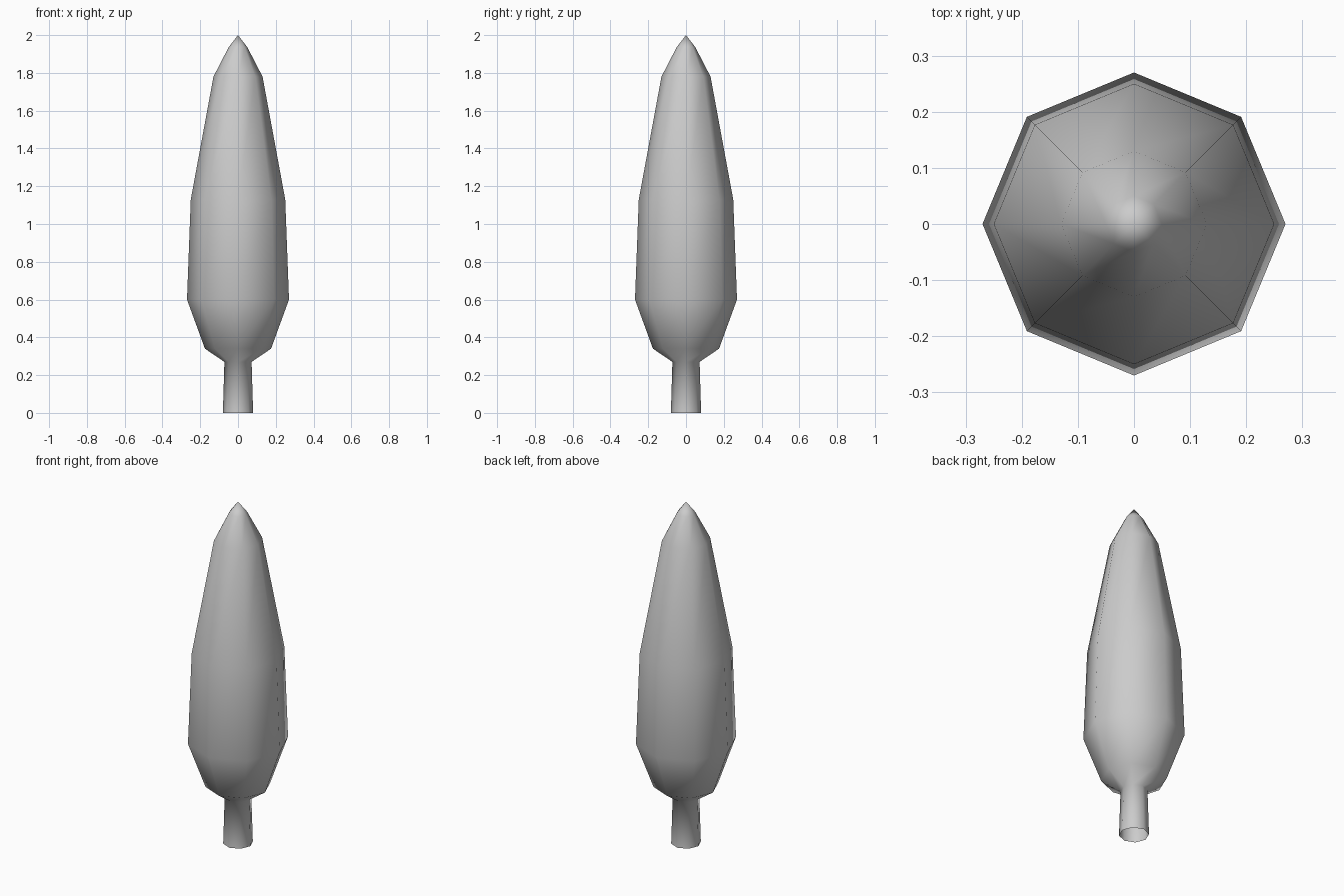
import bpy, bmesh
from math import cos, sin, tau

cube = bpy.data.objects.get("Cube")
if cube:
    bpy.data.objects.remove(cube, do_unlink=True)

SIDES = 8

grey = bpy.data.materials.new("plain grey")
grey.use_nodes = True
colour = (0.6, 0.6, 0.6, 1)
grey.diffuse_color = colour
grey.node_tree.nodes["Principled BSDF"].inputs["Base Color"].default_value = colour


def lathe(name, profile, tip=None):
    """Turn (radius, height) points into an eight-sided skin, open at the bottom."""
    bm = bmesh.new()
    rings = [[bm.verts.new((r * cos(tau * i / SIDES), r * sin(tau * i / SIDES), z))
              for i in range(SIDES)] for r, z in profile]
    for low, high in zip(rings, rings[1:]):
        for i in range(SIDES):
            j = (i + 1) % SIDES
            bm.faces.new((low[i], low[j], high[j], high[i]))
    if tip is not None:
        top = bm.verts.new((0, 0, tip))
        for i in range(SIDES):
            bm.faces.new((rings[-1][i], rings[-1][(i + 1) % SIDES], top))
    for face in bm.faces:
        face.smooth = True
    mesh = bpy.data.meshes.new(name)
    bm.to_mesh(mesh)
    bm.free()
    mesh.materials.append(grey)
    obj = bpy.data.objects.new(name, mesh)
    bpy.context.collection.objects.link(obj)
    return obj


# Trunk and foliage form one continuous skin, so the shading flows across them
lathe("cypress_tree", [
    (0.08, 0.0), (0.072, 0.27),                 # trunk
    (0.175, 0.34), (0.27, 0.60), (0.25, 1.13),  # full lower foliage
    (0.13, 1.78), (0.05, 1.935),                # narrowing crown
], tip=2.0)
